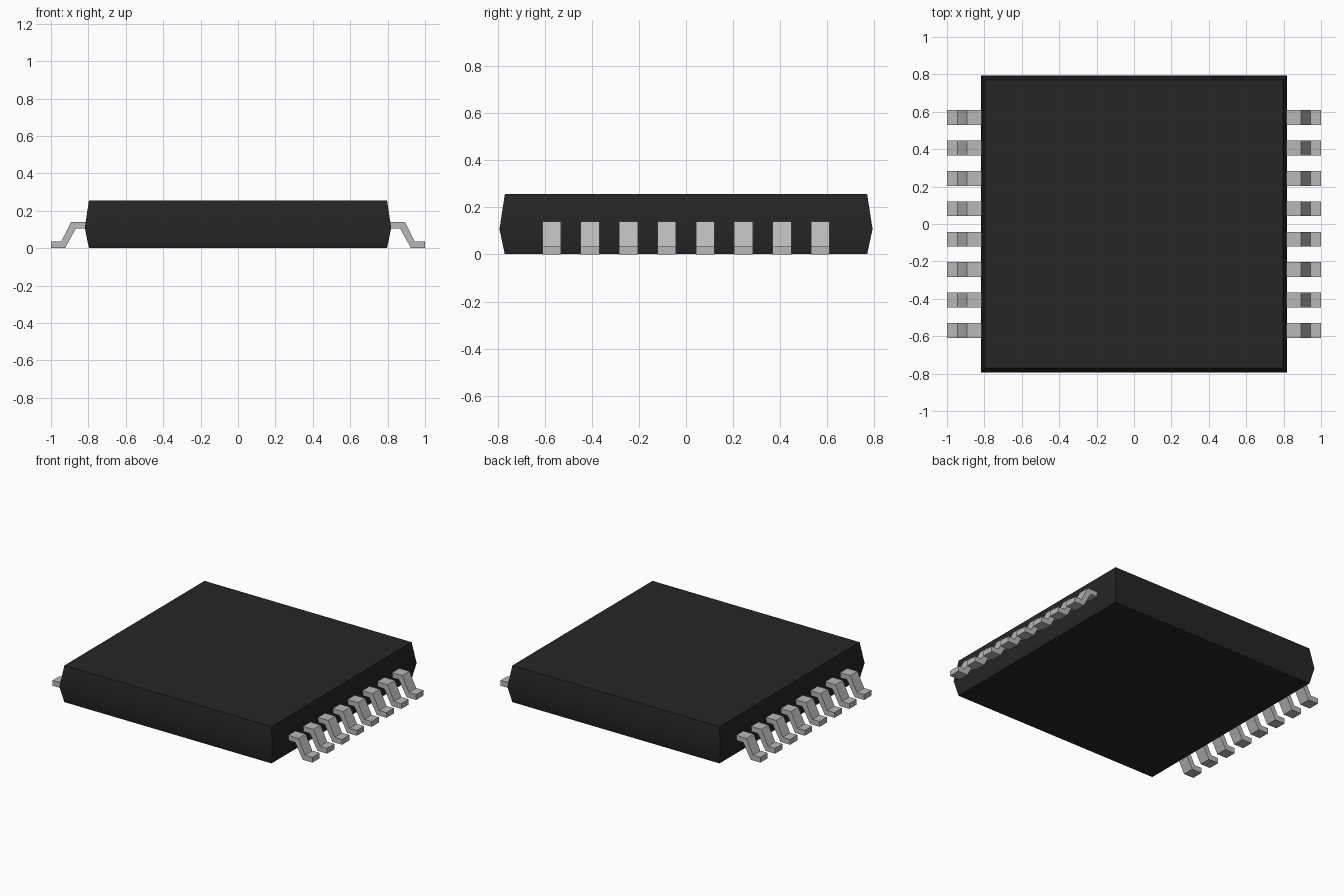
import bpy
import bmesh

cube = bpy.data.objects.get("Cube")
if cube:
    bpy.data.objects.remove(cube, do_unlink=True)


def make_material(name, rgb, roughness):
    mat = bpy.data.materials.new(name)
    mat.use_nodes = True
    mat.diffuse_color = (*rgb, 1)
    bsdf = mat.node_tree.nodes["Principled BSDF"]
    bsdf.inputs["Base Color"].default_value = (*rgb, 1)
    bsdf.inputs["Roughness"].default_value = roughness
    return mat


def loft(name, rings, mat):
    """Solid skinned through a list of equal-length closed rings."""
    bm = bmesh.new()
    loops = [[bm.verts.new(p) for p in ring] for ring in rings]
    n = len(loops[0])
    for a, b in zip(loops, loops[1:]):
        for i in range(n):
            j = (i + 1) % n
            bm.faces.new((a[i], a[j], b[j], b[i]))
    bm.faces.new(loops[0])
    bm.faces.new(loops[-1])
    bmesh.ops.recalc_face_normals(bm, faces=bm.faces)
    mesh = bpy.data.meshes.new(name)
    bm.to_mesh(mesh)
    bm.free()
    mesh.materials.append(mat)
    obj = bpy.data.objects.new(name, mesh)
    bpy.context.collection.objects.link(obj)
    return obj


black = make_material("black plastic", (0.019, 0.019, 0.019), 0.6)
metal = make_material("grey metal", (0.48, 0.48, 0.48), 0.4)

# Package body: widest at the mould line, drafted towards top and bottom
sections = [(0.797, 0.77, 0.001), (0.819, 0.793, 0.108), (0.797, 0.77, 0.256)]
rings = [[(-x, -y, z), (x, -y, z), (x, y, z), (-x, y, z)] for x, y, z in sections]
body = loft("package_body", rings, black)
bpy.ops.object.select_all(action='DESELECT')
body.select_set(True)
bpy.context.view_layer.objects.active = body
bpy.ops.object.shade_smooth_by_angle()

# Gull-wing leads: one bent profile, eight on each side
PROFILE = [(0.79, 0.14), (0.893, 0.14), (0.944, 0.037), (1.0, 0.037),
           (1.0, 0.0), (0.925, 0.0), (0.867, 0.105), (0.79, 0.105)]
COUNT, PITCH, HALF_WIDTH = 8, 0.163, 0.04
for side, sign in (("left", 1), ("right", -1)):
    for i in range(COUNT):
        y = (i - (COUNT - 1) / 2) * PITCH
        ends = [[(sign * x, y + d, z) for x, z in PROFILE]
                for d in (-HALF_WIDTH, HALF_WIDTH)]
        loft(f"{side}_lead_{i + 1}", ends, metal)
